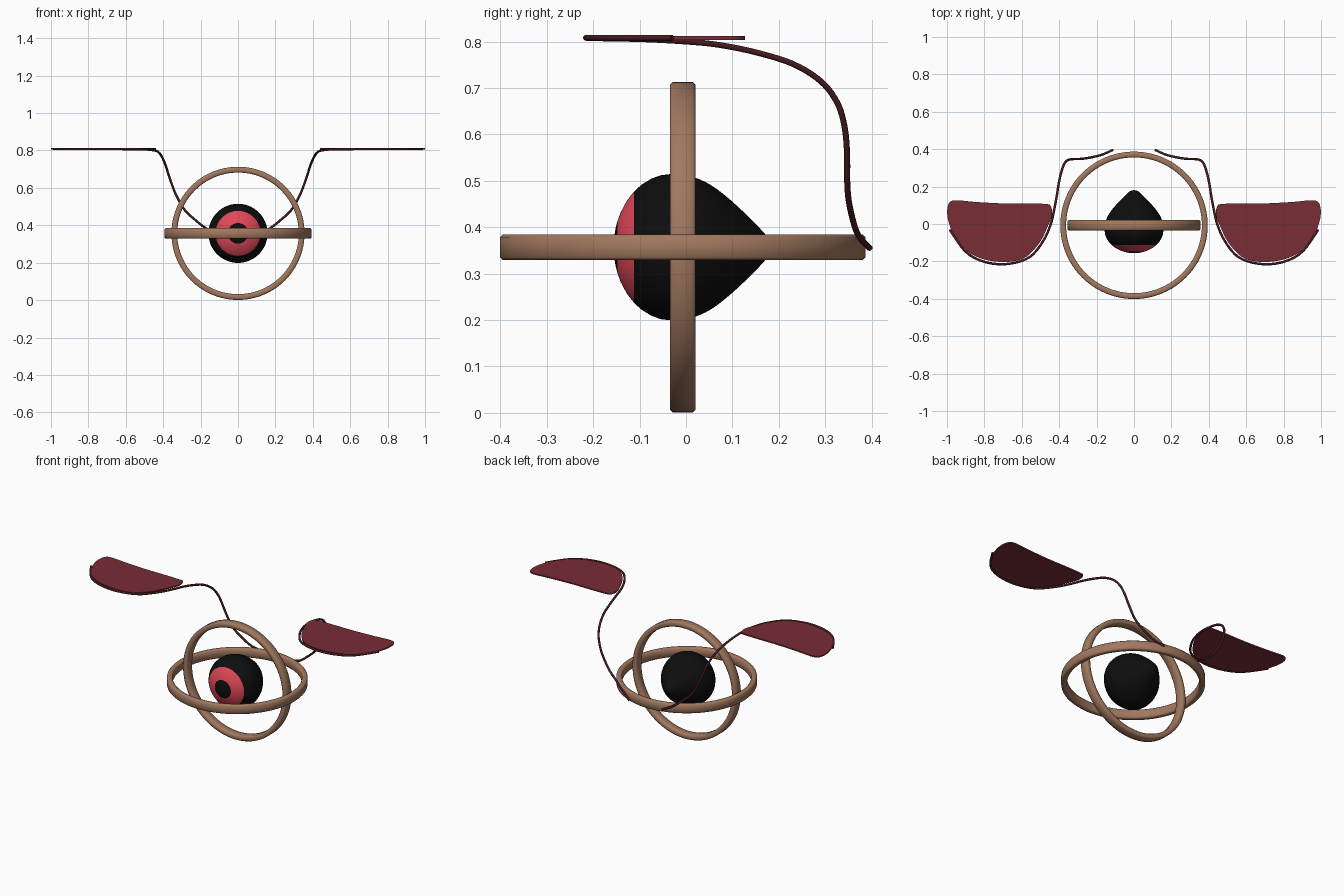
import bpy, bmesh, math
from mathutils import Matrix, Vector

if "Cube" in bpy.data.objects:
    bpy.data.objects.remove(bpy.data.objects["Cube"])


def mat(name, rgb):
    m = bpy.data.materials.new(name)
    m.diffuse_color = (*rgb, 1)
    m.use_nodes = True
    m.node_tree.nodes["Principled BSDF"].inputs["Base Color"].default_value = m.diffuse_color
    return m


TAN = mat("tan wood", (0.36, 0.19, 0.115))
BLACK = mat("black", (0.004, 0.004, 0.004))
RED = mat("bright red", (0.74, 0.065, 0.095))
WING = mat("wing crimson", (0.19, 0.026, 0.036))
STEM = mat("dark maroon", (0.065, 0.012, 0.015))
CZ, CY = 0.357, -0.007


def finish(bm, name, mats, angle=35):
    bmesh.ops.recalc_face_normals(bm, faces=bm.faces)
    me = bpy.data.meshes.new(name)
    bm.to_mesh(me)
    bm.free()
    ob = bpy.data.objects.new(name, me)
    bpy.context.collection.objects.link(ob)
    for m in mats:
        me.materials.append(m)
    bpy.ops.object.select_all(action='DESELECT')
    ob.select_set(True)
    bpy.context.view_layer.objects.active = ob
    bpy.ops.object.shade_smooth_by_angle(angle=math.radians(angle))
    return ob


def lathe(profile, closed, steps):
    """Spin (radius, height) points about z."""
    bm = bmesh.new()
    vs = [bm.verts.new((r, 0, h)) for r, h in profile]
    n = len(vs)
    es = [bm.edges.new((vs[i], vs[(i + 1) % n])) for i in range(n if closed else n - 1)]
    bmesh.ops.spin(bm, geom=vs + es, cent=(0, 0, 0), axis=(0, 0, 1),
                   angle=math.tau, steps=steps, use_duplicate=False)
    bmesh.ops.remove_doubles(bm, verts=bm.verts, dist=1e-5)
    return bm


def smooth_path(pts, sub, closed=False):
    """Catmull-Rom resampling of a few points."""
    pts = [Vector(p) for p in pts]
    n = len(pts)
    get = (lambda i: pts[i % n]) if closed else (lambda i: pts[max(0, min(n - 1, i))])
    out = []
    for i in range(n if closed else n - 1):
        a, b, c, d = (get(i + k) for k in (-1, 0, 1, 2))
        for s in range(sub):
            t = s / sub
            out.append(0.5 * (2 * b + (c - a) * t + (2 * a - 5 * b + 4 * c - d) * t * t
                              + (3 * b - a - 3 * c + d) * t ** 3))
    return out if closed else out + [pts[-1]]


# Two crossed hoops with softened edges
def hoop(name, outer, matrix):
    inner, h, c = outer - 0.031, 0.0275, 0.006
    prof = [(inner, -h + c), (inner + c, -h), (outer - c, -h), (outer, -h + c),
            (outer, h - c), (outer - c, h), (inner + c, h), (inner, h - c)]
    bm = lathe(prof, True, 96)
    bm.transform(matrix)
    finish(bm, name, [TAN], 50)


TURN = Matrix.Rotation(math.radians(90), 4, 'X')   # local +z becomes -y
hoop("horizontal_ring", 0.394, Matrix.Translation((0, CY, CZ)))
hoop("vertical_ring", 0.356, Matrix.Translation((0, CY, CZ)) @ TURN)

# Eyeball: flattened front dome, tapered back; iris and pupil by radius
R, MID, DEPTH = 0.158, -0.03, 0.126
radii = [0, 0.02, 0.04, 0.055, 0.075, 0.1, 0.12, 0.135, 0.148, 0.155]
prof = [(r, MID - DEPTH * math.sqrt(1 - (r / R) ** 2)) for r in radii]
back = [(R, MID, 0), (0.154, 0.005, 0), (0.14, 0.043, 0), (0.115, 0.08, 0),
        (0.075, 0.125, 0), (0.03, 0.169, 0), (0.012, 0.179, 0), (0, 0.181, 0)]
prof += [(max(p.x, 0), p.y) for p in smooth_path(back, 3)]
bm = lathe([(r, -y) for r, y in prof], False, 64)
bm.transform(Matrix.Translation((0, 0, CZ)) @ TURN)
for f in bm.faces:
    c = f.calc_center_median()
    r = math.hypot(c.x, c.z - CZ)
    f.material_index = 1 if c.y < MID and 0.055 < r < 0.12 else 0
finish(bm, "eyeball", [BLACK, RED], 60)

# Wings: thin plates with a curved lower outline
OUTLINE = [(0.47, 0.107), (0.58, 0.11), (0.7, 0.11), (0.85, 0.118), (0.955, 0.127),
           (0.99, 0.11), (0.999, 0.06), (0.988, 0.0), (0.957, -0.075), (0.895, -0.145),
           (0.8, -0.19), (0.68, -0.203), (0.58, -0.178), (0.505, -0.1),
           (0.46, -0.01), (0.438, 0.05), (0.445, 0.095)]
# Stems: rise from the back of the ring and follow the wing's leading edge
PATH = [(0.113, 0.396, 0.355), (0.17, 0.371, 0.383), (0.23, 0.356, 0.43),
        (0.285, 0.348, 0.482), (0.33, 0.347, 0.56), (0.354, 0.341, 0.62),
        (0.371, 0.325, 0.67), (0.385, 0.29, 0.715), (0.4, 0.23, 0.752),
        (0.413, 0.15, 0.777), (0.428, 0.07, 0.793), (0.445, 0.0, 0.80),
        (0.485, -0.09, 0.805), (0.56, -0.178, 0.807), (0.68, -0.214, 0.808),
        (0.8, -0.202, 0.808), (0.9, -0.148, 0.808), (0.985, -0.03, 0.808)]


def wing(side, s):
    bm = bmesh.new()
    pts = smooth_path([(x, y, 0.804) for x, y in OUTLINE], 4, True)
    face = bm.faces.new([bm.verts.new((p.x * s, p.y, p.z)) for p in pts])
    ext = bmesh.ops.extrude_face_region(bm, geom=[face], use_keep_orig=True)
    top = [v for v in ext["geom"] if isinstance(v, bmesh.types.BMVert)]
    bmesh.ops.translate(bm, verts=top, vec=(0, 0, 0.008))
    finish(bm, side + "_wing", [WING])


def stem(side, s, radius=0.0065, sides=10):
    pts = [Vector((p.x * s, p.y, p.z)) for p in smooth_path(PATH, 5)]
    bm = bmesh.new()
    rings, nrm = [], Vector((0, 0, 1))
    for i, p in enumerate(pts):
        t = (pts[min(i + 1, len(pts) - 1)] - pts[max(i - 1, 0)]).normalized()
        nrm = (nrm - t * nrm.dot(t)).normalized()
        b = t.cross(nrm)
        rings.append([bm.verts.new(p + radius * (nrm * math.cos(a) + b * math.sin(a)))
                      for a in (math.tau * k / sides for k in range(sides))])
    for a, b in zip(rings, rings[1:]):
        for k in range(sides):
            j = (k + 1) % sides
            bm.faces.new((a[k], a[j], b[j], b[k]))
    bm.faces.new(rings[0])
    bm.faces.new(rings[-1])
    finish(bm, side + "_wing_stem", [STEM], 50)


for side, s in (("right", 1), ("left", -1)):
    wing(side, s)
    stem(side, s)
